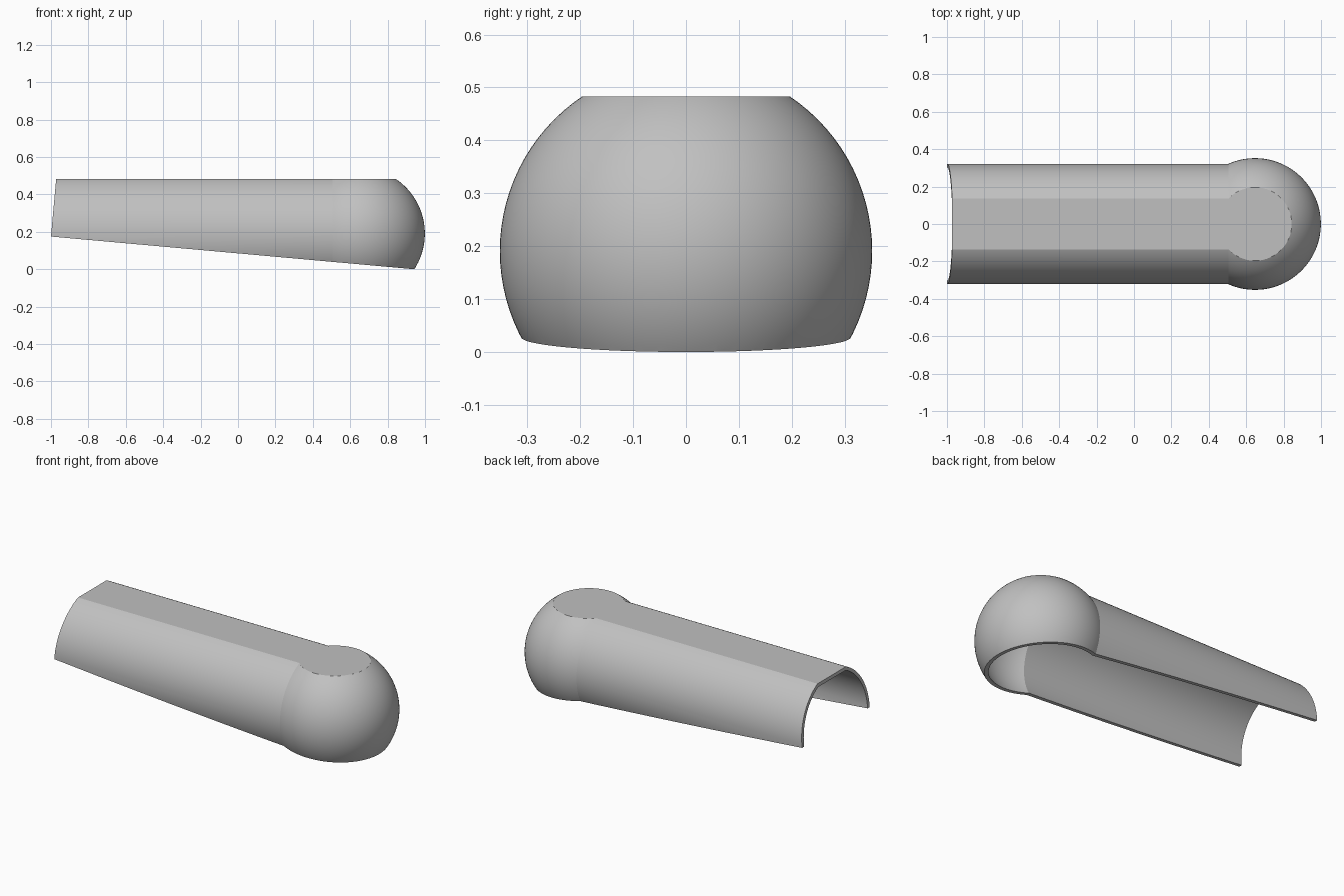
import bpy, bmesh, math
from mathutils import Vector, Matrix

cube = bpy.data.objects.get("Cube")
if cube:
    bpy.data.objects.remove(cube)

AXIS_Z, BALL_X = 0.191, 0.647
BALL_R, TUBE_R, WALL = 0.352, 0.322, 0.02
TOP_Z, TILT = 0.483, 0.09
SEGMENTS, ARC_STEPS = 96, 40

grey = bpy.data.materials.new("plain grey")
grey.use_nodes = True
grey.diffuse_color = (0.53, 0.53, 0.53, 1)
grey.node_tree.nodes["Principled BSDF"].inputs["Base Color"].default_value = grey.diffuse_color


def slice_off(bm, point, normal):
    """Remove everything on the normal side of a plane and cap the cut."""
    geom = bm.verts[:] + bm.edges[:] + bm.faces[:]
    cut = bmesh.ops.bisect_plane(bm, geom=geom, dist=1e-6, plane_co=point,
                                 plane_no=Vector(normal).normalized(), clear_outer=True)
    edges = [e for e in cut["geom_cut"] if isinstance(e, bmesh.types.BMEdge)]
    bmesh.ops.holes_fill(bm, edges=edges, sides=0)


def rounded_tube(name, inset, cuts):
    """Revolve a straight tube ending in a larger ball, then slice it."""
    tube, ball = TUBE_R - inset, BALL_R - inset
    start = math.asin(tube / ball)
    profile = [(-1.3, 0), (-1.3, tube)]
    for i in range(ARC_STEPS + 1):
        a = (math.pi - start) * (1 - i / ARC_STEPS)
        profile.append((BALL_X + ball * math.cos(a), ball * math.sin(a)))
    bm = bmesh.new()
    verts = [bm.verts.new((x, 0, AXIS_Z + r)) for x, r in profile]
    edges = [bm.edges.new(pair) for pair in zip(verts, verts[1:])]
    bmesh.ops.spin(bm, geom=verts + edges, cent=(0, 0, AXIS_Z), axis=(1, 0, 0),
                   angle=math.tau, steps=SEGMENTS)
    bmesh.ops.remove_doubles(bm, verts=bm.verts[:], dist=1e-5)
    for point, normal in cuts:
        slice_off(bm, point, normal)
    bmesh.ops.recalc_face_normals(bm, faces=bm.faces[:])
    mesh = bpy.data.meshes.new(name)
    bm.to_mesh(mesh)
    bm.free()
    mesh.materials.append(grey)
    obj = bpy.data.objects.new(name, mesh)
    bpy.context.collection.objects.link(obj)
    return obj


# Outer body: flat top, tilted open underside, square-cut open end
corner = (-1, 0, 0.175)
shell = rounded_tube("hollow_shell", 0, [
    ((0, 0, TOP_Z), (0, 0, 1)),
    (corner, (-TILT, 0, -1)),
    (corner, (-1, 0, TILT)),
])

# Hollow interior follows the outside at constant wall thickness
hollow = rounded_tube("interior_cutter", WALL, [((0, 0, TOP_Z - WALL), (0, 0, 1))])
hollow.hide_render = True

cut = shell.modifiers.new("hollow", 'BOOLEAN')
cut.operation, cut.solver, cut.object = 'DIFFERENCE', 'EXACT', hollow
bpy.context.view_layer.objects.active = shell
for obj in bpy.context.selected_objects:
    obj.select_set(False)
shell.select_set(True)
bpy.ops.object.modifier_apply(modifier=cut.name)
bpy.data.objects.remove(hollow)

# Crisp flats and seam, smooth curved walls
bpy.ops.object.shade_smooth_by_angle(angle=math.radians(12))
